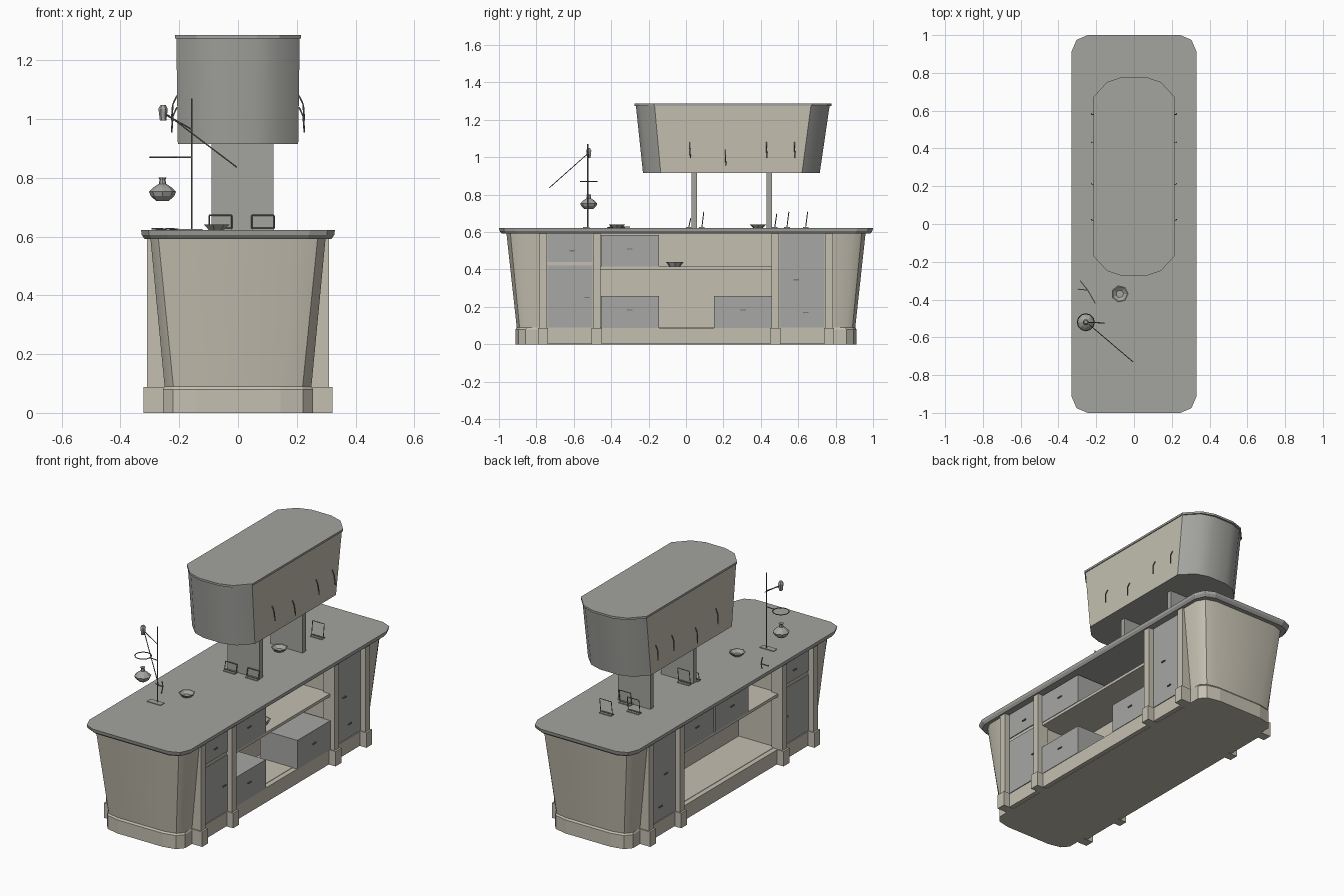
import bpy, bmesh, math
from mathutils import Vector

if "Cube" in bpy.data.objects:
    bpy.data.objects.remove(bpy.data.objects["Cube"])


def material(name, rgb):
    m = bpy.data.materials.new(name)
    m.diffuse_color = (*rgb, 1)
    m.use_nodes = True
    m.node_tree.nodes["Principled BSDF"].inputs["Base Color"].default_value = m.diffuse_color
    return m


BEIGE = material("beige paint", (0.55, 0.52, 0.435))
STONE = material("warm grey stone", (0.37, 0.375, 0.35))
PANEL = material("grey panel", (0.385, 0.385, 0.375))
METAL = material("dark metal", (0.18, 0.18, 0.17))


def finish(bm, name, mat, smooth=None):
    bmesh.ops.recalc_face_normals(bm, faces=bm.faces)
    me = bpy.data.meshes.new(name)
    bm.to_mesh(me)
    bm.free()
    ob = bpy.data.objects.new(name, me)
    bpy.context.collection.objects.link(ob)
    me.materials.append(mat)
    if smooth:
        bpy.ops.object.select_all(action='DESELECT')
        ob.select_set(True)
        bpy.context.view_layer.objects.active = ob
        bpy.ops.object.shade_smooth_by_angle(angle=math.radians(smooth))
    return ob


def loft(name, rings, mat, smooth=None):
    """Closed solid through rings of (outline, z)."""
    bm = bmesh.new()
    loops = [[bm.verts.new((x, y, z)) for x, y in o] for o, z in rings]
    n = len(loops[0])
    for a, b in zip(loops, loops[1:]):
        for i in range(n):
            j = (i + 1) % n
            bm.faces.new((a[i], a[j], b[j], b[i]))
    bm.faces.new(loops[0])
    bm.faces.new(loops[-1])
    return finish(bm, name, mat, smooth)


def box(name, x, y, z, mat):
    o = [(x[0], y[0]), (x[1], y[0]), (x[1], y[1]), (x[0], y[1])]
    return loft(name, [(o, z[0]), (o, z[1])], mat)


def rod(name, a, b, r, mat, n=6):
    a, b = Vector(a), Vector(b)
    bm = bmesh.new()
    q = (b - a).to_track_quat('Z', 'Y').to_matrix().to_4x4()
    q.translation = (a + b) / 2
    bmesh.ops.create_cone(bm, cap_ends=True, segments=n, radius1=r, radius2=r,
                          depth=(b - a).length, matrix=q)
    return finish(bm, name, mat)


def turned(name, cx, cy, prof, mat, n=8):
    ring = lambda r: [(cx + r * math.cos(t * math.tau / n), cy + r * math.sin(t * math.tau / n))
                      for t in range(n)]
    return loft(name, [(ring(r), z) for r, z in prof], mat)


def chamfered(hx, hy, cx, cy):
    q = [(hx, hy - cy), (hx - cx * 0.3, hy - cy * 0.3), (hx - cx, hy)]
    p = q + [(-x, y) for x, y in reversed(q)]
    return p + [(-x, -y) for x, y in p]


def capsule(hx, y0, y1, d):
    half = [(1, 0), (0.66, 0.75), (0.3, 1)]
    half += [(-u, v) for u, v in reversed(half)]
    top = [(hx * u, y1 - d + d * v) for u, v in half]
    return top + [(x, y0 + y1 - y) for x, y in reversed(top)]


# Counter top with undercut edge
top = chamfered(0.33, 1.0, 0.085, 0.085)
under = chamfered(0.318, 0.985, 0.08, 0.08)
loft("counter_top", [(under, 0.592), (chamfered(0.328, 0.997, .085, .085), 0.606), (top, 0.622)], STONE)

# Plinth and cabinet ends, both slightly bowed at the corners
base = chamfered(0.255, 0.912, 0.11, 0.055)
loft("plinth", [(base, 0), (base, 0.08), (chamfered(0.25, 0.905, .11, .055), 0.09)], BEIGE)


def end_outline(s, hx, y, c, cy):
    o = [(hx, 0.745), (hx, y - cy), (hx - c * .3, y - cy * .3), (hx - c, y),
         (c - hx, y), (c * .3 - hx, y - cy * .3), (-hx, y - cy), (-hx, 0.745)]
    return [(a, s * b) for a, b in o]


for s, nm in ((-1, "front"), (1, "back")):
    loft(nm + "_end_cabinet", [(end_outline(s, 0.25, 0.905, 0.1, 0.05), 0.09),
                               (end_outline(s, 0.298, 0.96, 0.09, 0.07), 0.593)], BEIGE, 40)
    ys = sorted((s * 0.47, s * 0.75))
    box(nm + "_door_cabinet", (-0.275, 0.275), ys, (0.085, 0.595), BEIGE)

# Open bays: floor, divider, shelf, side plinth
box("bay_floor", (-0.28, 0.28), (-0.48, 0.48), (0.07, 0.088), BEIGE)
box("bay_divider", (-0.015, 0.015), (-0.48, 0.48), (0.08, 0.595), BEIGE)
box("bay_shelf", (-0.28, 0.28), (-0.48, 0.48), (0.398, 0.415), BEIGE)
box("bay_side_plinth", (-0.28, 0.28), (-0.75, 0.75), (0.002, 0.086), BEIGE)

# Posts, feet and doors on both long sides
for sx, side in ((-1, "left"), (1, "right")):
    X = lambda a, b: tuple(sorted((sx * a, sx * b)))
    for y in (-0.765, -0.477, 0.477, 0.765):
        box(side + "_post", X(0.24, 0.31), (y - 0.021, y + 0.021), (0.08, 0.595), BEIGE)
        box(side + "_post_foot", X(0.24, 0.321), (y - 0.027, y + 0.027), (0, 0.088), BEIGE)
    for y0, y1, z0, z1 in ((-0.74, -0.5, 0.09, 0.42), (-0.74, -0.5, 0.44, 0.592),
                           (0.5, 0.74, 0.09, 0.592)):
        box(side + "_door", X(0.27, 0.28), (y0, y1), (z0, z1), PANEL)
    for y, z in ((-0.53, 0.25), (-0.61, 0.5), (0.59, 0.345), (0.64, 0.17)):
        box(side + "_door_handle", X(0.278, 0.287), (y - 0.014, y + 0.014), (z - 0.003, z + 0.003), METAL)

# Crates in the bays
crates = [(1, -0.455, 0.415, 0.585), (1, -0.455, 0.088, 0.258), (1, 0.15, 0.088, 0.258),
          (-1, 0.145, 0.415, 0.585), (-1, -0.18, 0.415, 0.585)]
for s, y, z0, z1 in crates:
    box("storage_crate", sorted((s * 0.04, s * 0.283)), (y, y + 0.31), (z0, z1), PANEL)
    zc = (z0 + z1) / 2 + 0.01
    box("crate_handle", sorted((s * 0.281, s * 0.289)), (y + 0.14, y + 0.17), (zc - .003, zc + .003), METAL)
turned("shelf_bowl", 0.2, -0.06, [(0.03, 0.415), (0.048, 0.44), (0.04, 0.44), (0.025, 0.422)], STONE, 7)

# Hood: beige long sides, grey rounded ends
hood = loft("hood", [(capsule(0.205, -0.23, 0.715, 0.095), 0.915),
                     (capsule(0.21, -0.268, 0.768, 0.1), 1.276)], STONE, 40)
hood.data.materials.append(BEIGE)
for p in hood.data.polygons:
    if abs(p.normal.x) > 0.97:
        p.material_index = 1
lid = capsule(0.215, -0.275, 0.778, 0.105)
loft("hood_lid", [(lid, 1.274), (lid, 1.286)], STONE)
for y in (0.03, 0.43):
    box("hood_support", (-0.09, 0.12), (y, y + 0.03), (0.62, 0.92), STONE)

# Hooks along the hood sides
for s in (-1, 1):
    for y, z in ((0.02, 1.04), (0.21, 1.0), (0.43, 1.04), (0.58, 1.04)):
        rod("hood_hook", (s * 0.208, y, z + 0.04), (s * 0.222, y, z + 0.01), 0.0025, METAL)
        rod("hood_hook_tip", (s * 0.222, y, z + 0.01), (s * 0.226, y + 0.004, z - 0.045), 0.003, METAL)

# Stand with pole, ring, clamp, arm and hanging pot
box("stand_base", (-0.21, -0.12), (-0.55, -0.515), (0.62, 0.626), STONE)
rod("stand_pole", (-0.157, -0.525, 0.62), (-0.157, -0.525, 1.07), 0.003, METAL)
rod("clamp_bar", (-0.157, -0.525, 0.965), (-0.255, -0.52, 1.02), 0.0025, METAL)
turned("clamp_head", -0.255, -0.52, [(0.011, 0.995), (0.016, 1.035), (0.009, 1.048)], STONE, 6)
rod("long_arm", (-0.24, -0.53, 1.015), (-0.005, -0.73, 0.837), 0.0025, METAL)
bpy.ops.mesh.primitive_torus_add(location=(-0.255, -0.52, 0.87), major_radius=0.045, minor_radius=0.003,
                                 major_segments=12, minor_segments=4)
bpy.context.object.name = "support_ring"
bpy.context.object.data.materials.append(METAL)
rod("ring_bar", (-0.21, -0.52, 0.87), (-0.157, -0.525, 0.87), 0.003, METAL)
turned("hanging_pot", -0.257, -0.52, [(0.022, 0.722), (0.04, 0.738), (0.046, 0.753), (0.03, 0.768),
                                      (0.012, 0.78), (0.01, 0.795), (0.014, 0.802)], STONE)

# Bowls and tongs on the counter
for x, y in ((-0.075, -0.37), (0.0, 0.385)):
    turned("counter_bowl", x, y, [(0.025, 0.621), (0.046, 0.641), (0.04, 0.641), (0.02, 0.626)], STONE, 7)
for a, b in (((-0.205, -0.42), (-0.245, -0.35)), ((-0.245, -0.35), (-0.285, -0.3)),
             ((-0.245, -0.35), (-0.295, -0.345))):
    rod("tongs", (*a, 0.625), (*b, 0.627), 0.003, METAL)

# Small wire frame stands around the supports
for x, y, h in ((-0.06, 0.015, 0.05), (0.085, 0.015, 0.05), (-0.05, 0.085, 0.085),
                (0.06, 0.475, 0.075), (-0.04, 0.54, 0.085), (0.07, 0.64, 0.085)):
    w, z0, z1 = 0.038, 0.628, 0.622 + h
    box("frame_foot", (x - w, x + w), (y - 0.015, y + 0.015), (0.62, 0.627), STONE)
    pts = [(x - w, y, z0), (x + w, y, z0), (x + w, y + 0.01, z1), (x - w, y + 0.01, z1)]
    for i in range(4):
        rod("frame_wire", pts[i], pts[(i + 1) % 4], 0.0025, METAL, 4)
